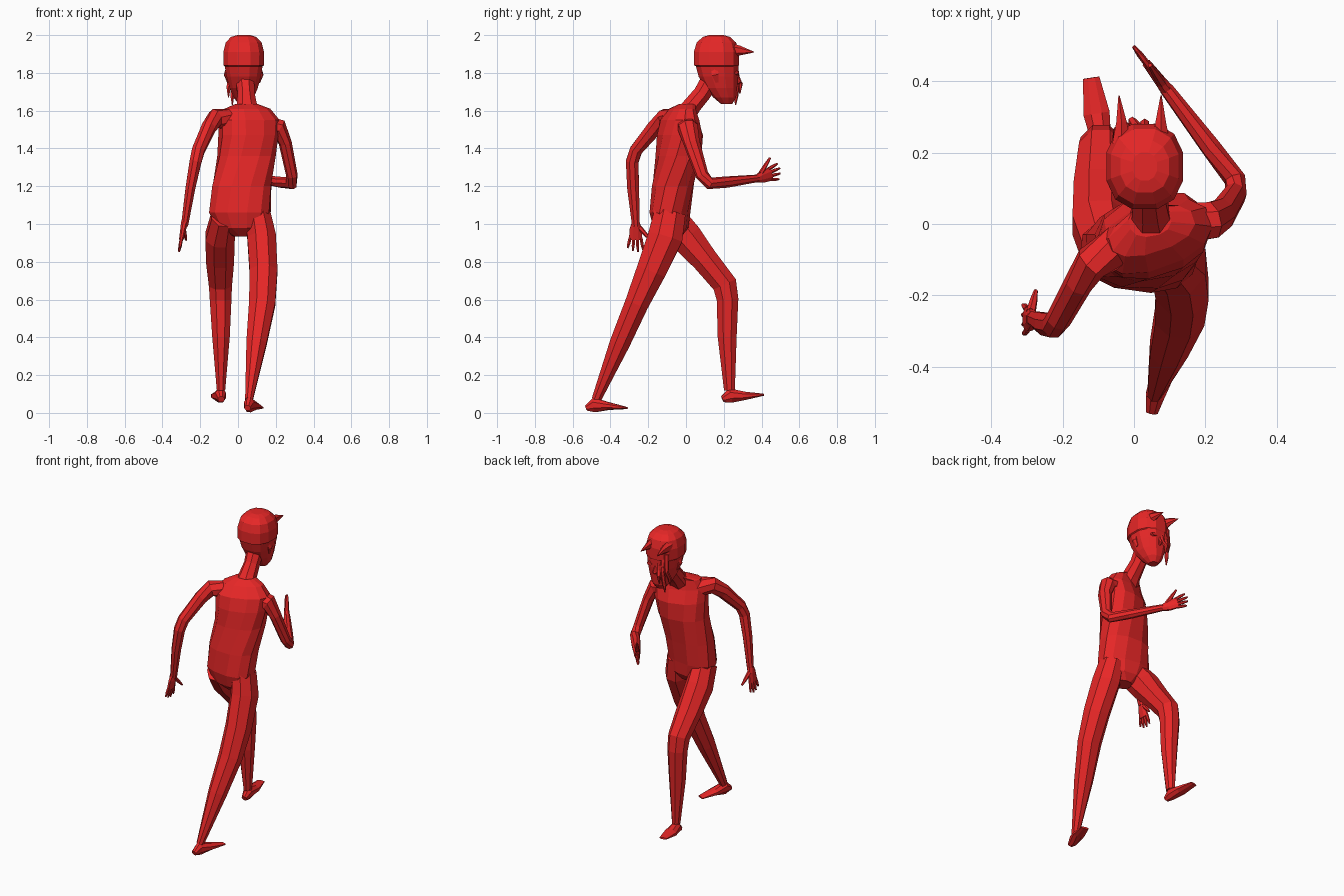
import bpy, bmesh, math
from mathutils import Vector, Matrix

red = bpy.data.materials.new("red")
red.diffuse_color = (0.8, 0.02, 0.02, 1)


def finish(name, bm):
    bmesh.ops.recalc_face_normals(bm, faces=bm.faces)
    me = bpy.data.meshes.new(name)
    bm.to_mesh(me)
    bm.free()
    me.materials.append(red)
    ob = bpy.data.objects.new(name, me)
    bpy.context.collection.objects.link(ob)


def skin(name, rings):
    # bridge a list of point rings and cap both ends
    bm = bmesh.new()
    vs = [[bm.verts.new(p) for p in r] for r in rings]
    n = len(vs[0])
    for a, b in zip(vs, vs[1:]):
        for i in range(n):
            j = (i + 1) % n
            bm.faces.new((a[i], a[j], b[j], b[i]))
    bm.faces.new(vs[0])
    bm.faces.new(vs[-1])
    finish(name, bm)


def tube(name, pts, ref, n=8):
    # limb: points are (x, y, z, radius along ref, radius across)
    c = [Vector(p[:3]) for p in pts]
    rings = []
    for i, p in enumerate(pts):
        t = Vector()
        if i > 0:
            t += (c[i] - c[i - 1]).normalized()
        if i < len(c) - 1:
            t += (c[i + 1] - c[i]).normalized()
        t.normalize()
        r = Vector(ref)
        u = (r - t * r.dot(t)).normalized()
        v = t.cross(u)
        rings.append([c[i] + u * p[3] * math.cos(a) + v * p[4] * math.sin(a)
                      for a in (2 * math.pi * (k + 0.5) / n for k in range(n))])
    skin(name, rings)


def stack(name, levels, n=12, power=0.85):
    # body: levels are (x, y, z, half width, half depth, yaw in degrees)
    rings = []
    for x, y, z, rx, ry, yaw in levels:
        rot = Matrix.Rotation(math.radians(yaw), 3, 'Z')
        ring = []
        for k in range(n):
            a = 2 * math.pi * (k + 0.5) / n
            ca, sa = math.cos(a), math.sin(a)
            p = Vector((rx * math.copysign(abs(ca) ** power, ca),
                        ry * math.copysign(abs(sa) ** power, sa), 0))
            ring.append(rot @ p + Vector((x, y, z)))
        rings.append(ring)
    skin(name, rings)


def hand(side, wrist, direction, spread, thumb):
    w, d = Vector(wrist), Vector(direction).normalized()
    s = Vector(spread)
    s = (s - d * s.dot(d)).normalized()
    palm = [(0, 0.022, 0.02), (0.035, 0.034, 0.017), (0.095, 0.038, 0.013)]
    tube(side + "_palm", [(*(w + d * k), a, b) for k, a, b in palm], s)
    for i, length in enumerate((0.055, 0.07, 0.075, 0.065)):
        off = (i - 1.5) * 0.019
        a = w + d * 0.085 + s * off
        b = a + d * length + s * off * 0.45
        tube(f"{side}_finger_{i}", [(*a, .0095, .0095), (*a.lerp(b, .6), .009, .009),
                                    (*b, .005, .005)], s, 6)
    a, b = w + d * 0.03 + s * 0.02, Vector(thumb)
    tube(side + "_thumb", [(*a, .014, .014), (*a.lerp(b, .55), .011, .011),
                           (*b, .006, .006)], d, 6)


# torso, twisted between hips and shoulders
stack("torso", [
    (0.025, -0.07, 0.935, 0.05, 0.05, 0),
    (0.02, -0.08, 0.98, 0.13, 0.09, -8),
    (0.01, -0.085, 1.06, 0.165, 0.105, -8),
    (0.02, -0.07, 1.2, 0.16, 0.112, -2),
    (0.045, -0.04, 1.36, 0.155, 0.118, 10),
    (0.055, -0.032, 1.47, 0.16, 0.115, 18),
    (0.06, -0.035, 1.55, 0.165, 0.09, 20),
    (0.05, -0.02, 1.61, 0.125, 0.06, 18),
    (0.045, 0.01, 1.635, 0.06, 0.045, 10)])

# neck
tube("neck", [(0.05, -0.01, 1.57, 0.075, 0.06), (0.046, 0.035, 1.63, 0.056, 0.052),
              (0.042, 0.085, 1.69, 0.048, 0.05), (0.035, 0.14, 1.78, 0.055, 0.055)], (1, 0, 0))

# head with the hair edge at ear height
HX = 0.03
stack("head", [
    (HX, 0.215, 1.635, 0.028, 0.03, 0),
    (HX, 0.205, 1.67, 0.055, 0.062, 0),
    (HX, 0.185, 1.72, 0.077, 0.088, 0),
    (HX, 0.172, 1.78, 0.093, 0.108, 0),
    (HX, 0.165, 1.835, 0.103, 0.116, 0),
    (HX, 0.161, 1.84, 0.11, 0.123, 0),
    (HX, 0.161, 1.91, 0.111, 0.123, 0),
    (HX, 0.161, 1.96, 0.098, 0.108, 0),
    (HX, 0.161, 1.99, 0.07, 0.075, 0),
    (HX, 0.161, 2.0, 0.035, 0.04, 0)])

# nose, ears and eyes
tube("nose", [(HX, 0.265, 1.8, .008, .01), (HX, 0.28, 1.755, .014, .016),
              (HX, 0.265, 1.74, .008, .006)], (1, 0, 0), 6)
for s, side in ((-1, "left"), (1, "right")):
    tube(side + "_ear", [(HX + s * .088, 0.15, 1.82, .022, .008), (HX + s * .095, 0.155, 1.79, .02, .01),
                         (HX + s * .082, 0.165, 1.75, .01, .006)], (0, 1, 0), 6)
    tube(side + "_eye", [(HX + s * .04, 0.255, 1.80, .022, .014),
                         (HX + s * .042, 0.28, 1.80, .018, .011)], (1, 0, 0), 8)
    # swept forelock
    x = HX - 0.013 + s * 0.055
    tube(side + "_forelock", [(x + .003, 0.225, 1.92, .03, .042), (x + .003, 0.285, 1.918, .017, .026),
                              (x + s * .004, 0.36, 1.91, .002, .002)], (1, 0, 0), 6)

# hair strands hanging over the face
for i, (x0, x1, y1, z1) in enumerate(((-.01, -.03, .262, 1.63), (-.035, -.05, .235, 1.67),
                                     (.02, -.005, .285, 1.69))):
    tube(f"hair_strand_{i}", [(x0, .255, 1.88, .022, .014), ((x0 + x1) / 2, .275 - .01 * (i == 1), 1.77, .016, .01),
                              (x1, y1 + .004, z1 + .05, .012, .012), (x1, y1, z1, .003, .003)], (1, 0, 0), 6)

# trailing arm
tube("left_arm", [(-0.04, -0.06, 1.55, .06, .06), (-0.12, -0.11, 1.56, .05, .052),
                  (-0.155, -0.165, 1.51, .04, .045), (-0.21, -0.265, 1.39, .036, .036),
                  (-0.225, -0.285, 1.33, .034, .036), (-0.252, -0.28, 1.19, .028, .034),
                  (-0.283, -0.265, 0.99, .02, .022)], (1, 0, 0))
hand("left", (-0.283, -0.266, 1.01), (-0.03, -0.002, -0.16), (0, 1, 0), (-0.275, -0.187, 0.915))

# leading arm
tube("right_arm", [(0.13, 0.0, 1.52, .06, .06), (0.215, 0.01, 1.51, .05, .055),
                   (0.25, 0.03, 1.43, .034, .045), (0.285, 0.085, 1.26, .03, .036),
                   (0.283, 0.125, 1.215, .03, .034), (0.215, 0.215, 1.222, .028, .031),
                   (0.09, 0.38, 1.242, .02, .02)], (1, 0.2, 0.6))
hand("right", (0.092, 0.377, 1.24), (-0.1, 0.13, 0.045), (0, 0, 1), (0.045, 0.445, 1.35))

# leading leg and foot
tube("left_leg", [(-0.075, -0.09, 1.04, .07, .09), (-0.095, 0.0, 0.93, .084, .092),
                  (-0.095, 0.1, 0.81, .08, .075), (-0.093, 0.205, 0.68, .066, .07),
                  (-0.092, 0.22, 0.6, .062, .062), (-0.09, 0.218, 0.4, .05, .054),
                  (-0.09, 0.23, 0.12, .024, .031)], (1, 0, 0))
tube("left_foot", [(-0.089, 0.193, 0.072, .018, .018), (-0.092, 0.235, 0.092, .03, .042),
                   (-0.105, 0.31, 0.09, .04, .024), (-0.12, 0.41, 0.096, .025, .006)], (1, 0, 0))

# trailing leg and foot
tube("right_leg", [(0.105, -0.085, 1.06, .07, .09), (0.125, -0.11, 0.93, .082, .1),
                   (0.135, -0.185, 0.75, .08, .085), (0.128, -0.26, 0.58, .075, .068),
                   (0.098, -0.35, 0.37, .058, .058), (0.058, -0.475, 0.07, .022, .027)], (1, 0, 0))
tube("right_foot", [(0.05, -0.528, 0.026, .018, .016), (0.058, -0.485, 0.042, .028, .042),
                    (0.083, -0.41, 0.036, .037, .022), (0.115, -0.315, 0.026, .024, .006)], (1, 0, 0))
